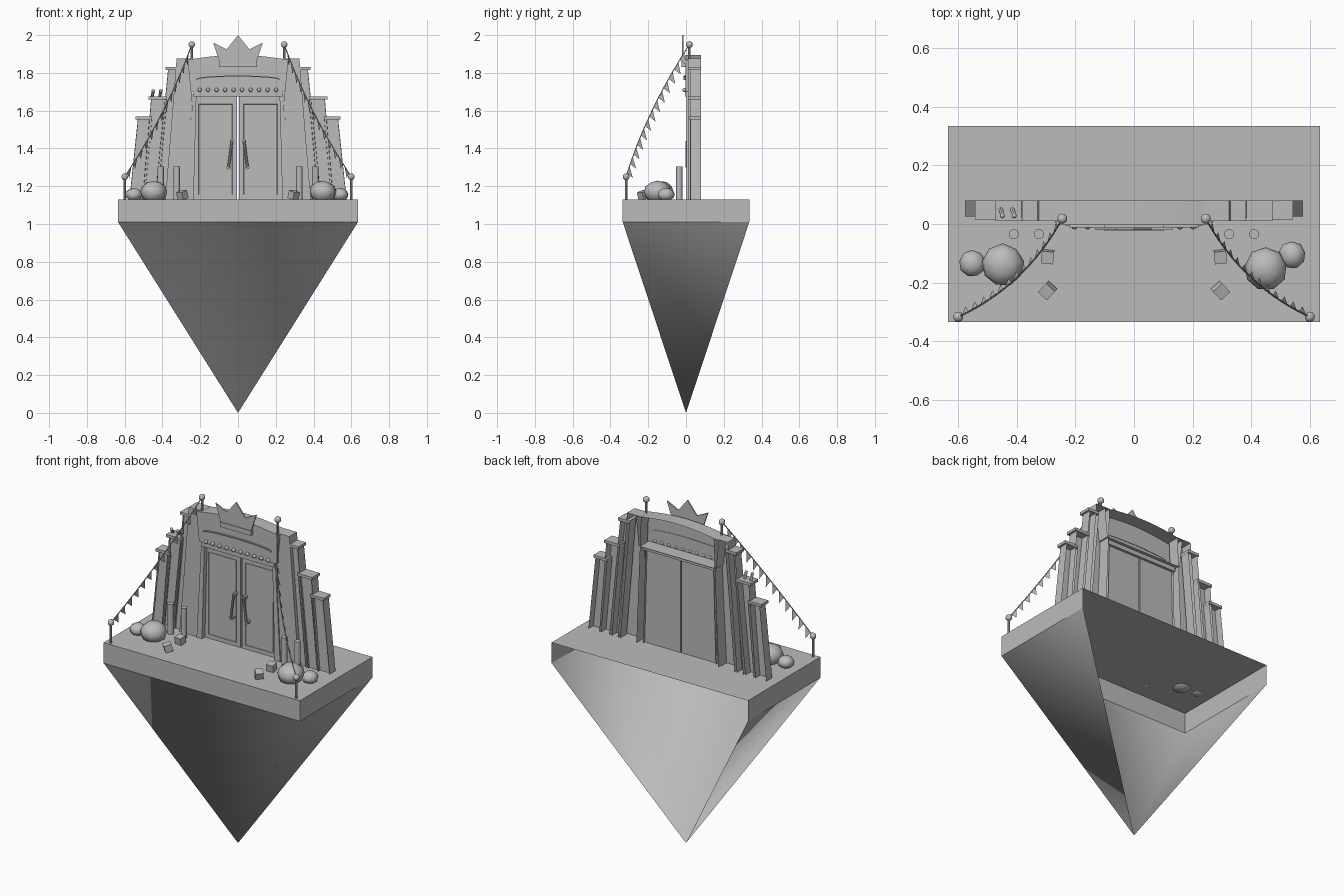
import bpy, bmesh, math, random
from mathutils import Vector, Matrix

if "Cube" in bpy.data.objects:
    bpy.data.objects.remove(bpy.data.objects["Cube"], do_unlink=True)
random.seed(4)

GREY = (0.5, 0.5, 0.5, 1)
stone = bpy.data.materials.new("stone_grey")
stone.use_nodes = True
stone.diffuse_color = GREY
stone.node_tree.nodes["Principled BSDF"].inputs["Base Color"].default_value = GREY

GROUND = 1.13
BACK = 0.08


def finish(name, bm, smooth=False, recalc=True):
    if recalc:
        bmesh.ops.recalc_face_normals(bm, faces=bm.faces[:])
    mesh = bpy.data.meshes.new(name)
    bm.to_mesh(mesh)
    bm.free()
    mesh.materials.append(stone)
    mesh.polygons.foreach_set("use_smooth", [smooth] * len(mesh.polygons))
    obj = bpy.data.objects.new(name, mesh)
    bpy.context.collection.objects.link(obj)
    return obj


def box(name, x0, x1, y0, y1, z0, z1):
    bm = bmesh.new()
    bmesh.ops.create_cube(bm, size=1)
    for v in bm.verts:
        v.co = ((x0 + x1) / 2 + v.co.x * (x1 - x0), (y0 + y1) / 2 + v.co.y * (y1 - y0),
                (z0 + z1) / 2 + v.co.z * (z1 - z0))
    return finish(name, bm)


def shell(name, outline, front, back, closed=False, skip=(), inset=0, depth=0):
    """Extrude an x-z outline backwards; open at the back unless closed."""
    if sum(a[0] * b[1] - b[0] * a[1] for a, b in zip(outline, outline[1:] + outline[:1])) < 0:
        outline = outline[::-1]
    bm = bmesh.new()
    f = [bm.verts.new((x, front, z)) for x, z in outline]
    b = [bm.verts.new((x, back, z)) for x, z in outline]
    face = bm.faces.new(f)
    for i in range(len(f)):
        j = (i + 1) % len(f)
        if i not in skip:
            bm.faces.new((f[i], b[i], b[j], f[j]))
    if closed:
        bm.faces.new(b[::-1])
    if inset:
        bmesh.ops.inset_individual(bm, faces=[face], thickness=inset)
        bmesh.ops.inset_individual(bm, faces=[face], thickness=0.002, depth=-depth)
    return finish(name, bm, recalc=False)


def rod(name, a, b, r, sides=8):
    a, b = Vector(a), Vector(b)
    bm = bmesh.new()
    turn = (b - a).to_track_quat('Z', 'Y').to_matrix().to_4x4()
    bmesh.ops.create_cone(bm, cap_ends=True, segments=sides, radius1=r, radius2=r,
                          depth=(b - a).length, matrix=Matrix.Translation((a + b) / 2) @ turn)
    return finish(name, bm)


def ball(name, pos, r, u=10, v=7, jitter=0, squash=1):
    bm = bmesh.new()
    bmesh.ops.create_uvsphere(bm, u_segments=u, v_segments=v, radius=r)
    for vert in bm.verts:
        vert.co *= 1 + random.uniform(-jitter, jitter)
        vert.co.z *= squash
        vert.co += Vector(pos)
    return finish(name, bm, smooth=True)


# Floating island: slab and pointed underside, both open at the back
W, D, RIM = 0.635, 0.335, 1.01
corners = [(-W, D), (-W, -D), (W, -D), (W, D)]
bm = bmesh.new()
top = [bm.verts.new((x, y, GROUND)) for x, y in corners]
low = [bm.verts.new((x, y, RIM)) for x, y in corners]
bm.faces.new(top)
for i in range(3):
    bm.faces.new((low[i], low[i + 1], top[i + 1], top[i]))
finish("island_slab", bm, recalc=False)
bm = bmesh.new()
low = [bm.verts.new((x, y, RIM)) for x, y in corners]
tip = bm.verts.new((0, 0, 0))
for i in range(3):
    bm.faces.new((low[i], tip, low[i + 1]))
finish("island_underside", bm, smooth=True, recalc=False)

# Stepped, tapering wall columns: top inner, top outer, bottom inner, bottom outer, height
columns = [("main", 0.235, 0.325, 0.265, 0.385, 1.875, 0.01, 0),
           ("second", 0.31, 0.37, 0.37, 0.44, 1.82, 0.02, 0.014),
           ("third", 0.375, 0.46, 0.425, 0.505, 1.665, 0.02, 0.018),
           ("outer", 0.455, 0.53, 0.495, 0.575, 1.56, 0.025, 0.018)]
for s, side in ((1, "left"), (-1, "right")):
    for label, ti, to, bi, bo, h, y, inset in columns:
        shell(f"{side}_{label}_column", [(s * bi, GROUND), (s * bo, GROUND), (s * to, h), (s * ti, h)],
              y, BACK, inset=inset, depth=0.012)
        if inset:
            box(f"{side}_{label}_cap", *sorted((s * ti, s * (to + 0.013))), y - 0.01, BACK, h - 0.006, h + 0.01)

# Arched header, hollow behind
STEPS = 12
arc = [(-0.32 + 0.64 * i / STEPS, 1.86 + 0.035 * math.sin(math.pi * i / STEPS)) for i in range(STEPS + 1)]
mid = [p for p in arc if abs(p[0]) < 0.3]
shell("arched_header", [(-0.25, 1.7)] + mid + [(0.25, 1.7)], -0.003, BACK)
moulding = [(0.22 * math.cos(math.pi * i / STEPS), 1.768 + 0.018 * math.sin(math.pi * i / STEPS))
            for i in range(STEPS + 1)]
shell("header_moulding", moulding + [(x, z - 0.006) for x, z in moulding[::-1]], -0.012, 0.0, closed=True)

# Lintel with a row of lamps
box("lintel", -0.235, 0.235, -0.005, 0.06, 1.675, 1.7)
for i in range(10):
    ball(f"lamp_{i + 1}", (-0.203 + i * 0.045, -0.008, 1.71), 0.011, 8, 6)

# Door leaves, jambs and handles
for s, side in ((1, "left"), (-1, "right")):
    shell(f"{side}_jamb", [(s * 0.27, GROUND), (s * 0.235, GROUND), (s * 0.22, 1.69), (s * 0.24, 1.69)],
          0.003, 0.06)
    shell(f"{side}_door", [(s * 0.004, GROUND), (s * 0.235, GROUND), (s * 0.235, 1.69), (s * 0.004, 1.69)],
          0.03, 0.045, closed=True)
    shell(f"{side}_door_panel", [(s * 0.03, 1.155), (s * 0.208, 1.155), (s * 0.208, 1.635), (s * 0.03, 1.635)],
          0.026, 0.03, inset=0.01, depth=0.003)
    rod(f"{side}_handle", (s * 0.05, 0.005, 1.3), (s * 0.032, 0.005, 1.44), 0.007)
    for z, x in ((1.3, 0.05), (1.44, 0.032)):
        rod(f"{side}_handle_mount", (s * x, 0.005, z), (s * x, 0.03, z), 0.011)

# Crown over the arch
half = [(0.098, 1.86), (0.132, 1.96), (0.06, 1.925), (0, 2.0)]
shell("crown", half + [(-x, z) for x, z in half[-2::-1]], -0.02, -0.012, closed=True)
box("crown_band", -0.1, 0.1, -0.024, -0.003, 1.832, 1.86)

# Posts, boulders, rubble and bunting on each side
for s, side in ((1, "left"), (-1, "right")):
    for x in (0.325, 0.41):
        rod(f"{side}_bollard", (s * x, -0.035, GROUND), (s * x, -0.035, 1.305), 0.017, 16)
    for x, y, turn, tilt in ((0.295, -0.112, 0.1, 0.15), (0.295, -0.227, 0.75, 0.3)):
        bm = bmesh.new()
        bmesh.ops.create_cube(bm, size=0.042, matrix=Matrix.Translation((s * x, y, 1.153))
                              @ Matrix.Rotation(s * turn, 4, 'Z') @ Matrix.Rotation(tilt, 4, 'X'))
        finish(f"{side}_rubble", bm)

    low_end, high_end = Vector((s * 0.6, -0.317, 1.25)), Vector((s * 0.245, 0.018, 1.95))
    for end, base in ((low_end, GROUND), (high_end, 1.86)):
        rod(f"{side}_flag_pole", (end.x, end.y, base), end, 0.007)
        ball(f"{side}_pole_ball", end, 0.018)

    bend = Vector((s * 0.37, -0.21, 1.6))
    pts = []
    for i in range(29):
        t = i / 28
        pts.append(low_end * (1 - t) ** 2 + bend * 2 * t * (1 - t) + high_end * t ** 2)
    curve = bpy.data.curves.new(f"{side}_bunting_string", 'CURVE')
    curve.dimensions = '3D'
    curve.bevel_depth = 0.003
    curve.bevel_resolution = 0
    spline = curve.splines.new('POLY')
    spline.points.add(len(pts) - 1)
    for p, co in zip(spline.points, pts):
        p.co = (*co, 1)
    curve.materials.append(stone)
    bpy.context.collection.objects.link(bpy.data.objects.new(curve.name, curve))
    bm = bmesh.new()
    for i in range(1, 27, 2):
        a, b = pts[i], pts[i + 1]
        c = (a + b) / 2
        a, b = c + (a - c) * 1.5, c + (b - c) * 1.5
        bm.faces.new([bm.verts.new(p) for p in (a, b, c + Vector((0, 0.024, -0.045)))])
    finish(f"{side}_bunting_flags", bm, recalc=False)

for x, y, r in ((-0.447, -0.14, 0.073), (-0.552, -0.135, 0.046), (0.45, -0.152, 0.073), (0.54, -0.105, 0.046)):
    ball("boulder", (x, y, GROUND + r * 0.55), r, 9, 6, 0.04, 0.75 if r < 0.05 else 0.8)

# Two small birds perched on the right side
for x in (-0.455, -0.415):
    rod("bird_body", (x, 0.05, 1.675), (x + 0.006, 0.03, 1.7), 0.008, 6)
    ball("bird_head", (x + 0.006, 0.028, 1.705), 0.009, 8, 6)
